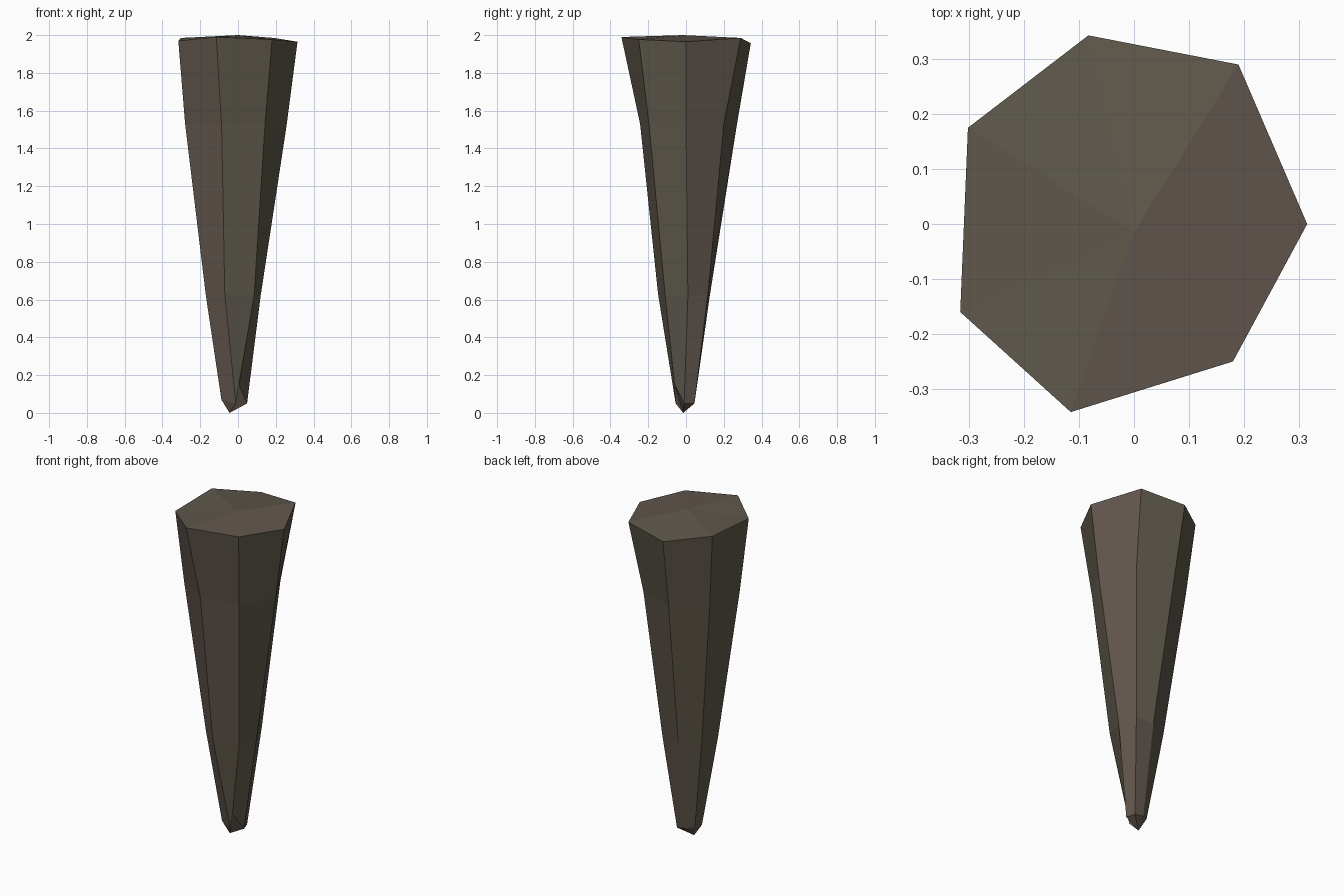
import bpy, bmesh

if "Cube" in bpy.data.objects:
    bpy.data.objects.remove(bpy.data.objects["Cube"])

def material(name, rgb):
    m = bpy.data.materials.new(name)
    m.diffuse_color = (*rgb, 1)
    m.use_nodes = True
    m.node_tree.nodes["Principled BSDF"].inputs["Base Color"].default_value = m.diffuse_color
    return m

# Seven-sided rings from the broad top down to the blunt point
rings = [
    [(.315, 0, 1.965), (.19, .29, 1.985), (-.083, .343, 1.957), (-.302, .175, 1.985),
     (-.316, -.16, 1.97), (-.115, -.342, 1.99), (.18, -.25, 1.977)],
    [(.257, 0, 1.52), (.15, .2, 1.53), (-.07, .27, 1.53), (-.26, .14, 1.53),
     (-.28, -.125, 1.53), (-.087, -.243, 1.53), (.143, -.196, 1.53)],
    [(.12, .01, .62), (.08, .116, .63), (-.035, .126, .62), (-.155, .07, .62),
     (-.17, -.07, .62), (-.07, -.148, .63), (.085, -.11, .62)],
    [(.048, -.01, .05), (.03, .045, .05), (-.03, .045, .06), (-.075, .02, .07),
     (-.088, -.03, .07), (-.012, -.055, .05), (.004, -.06, .15)],
]
N = 7
BROWN, OLIVE = 0, 1

bm = bmesh.new()
loops = [[bm.verts.new(p) for p in ring] for ring in rings]
cap = bm.verts.new((0, -.015, 2))
tip = bm.verts.new((-.045, -.015, 0))

def face(verts, index):
    bm.faces.new(verts).material_index = index

for i in range(N):
    j = (i + 1) % N
    # Slightly domed top
    face((cap, loops[0][i], loops[0][j]), BROWN if i in (0, 5, 6) else OLIVE)
    # Tapering sides
    for k in range(3):
        brown = i in (0, 4) or (k == 2 and i == 1)
        face((loops[k][j], loops[k][i], loops[k + 1][i], loops[k + 1][j]),
             BROWN if brown else OLIVE)
    # Pointed end
    face((tip, loops[3][j], loops[3][i]), BROWN)

bmesh.ops.recalc_face_normals(bm, faces=bm.faces[:])
mesh = bpy.data.meshes.new("rock_spike")
bm.to_mesh(mesh)
bm.free()
mesh.materials.append(material("brown_stone", (.122, .093, .075)))
mesh.materials.append(material("olive_stone", (.114, .098, .071)))
bpy.context.collection.objects.link(bpy.data.objects.new("rock_spike", mesh))
